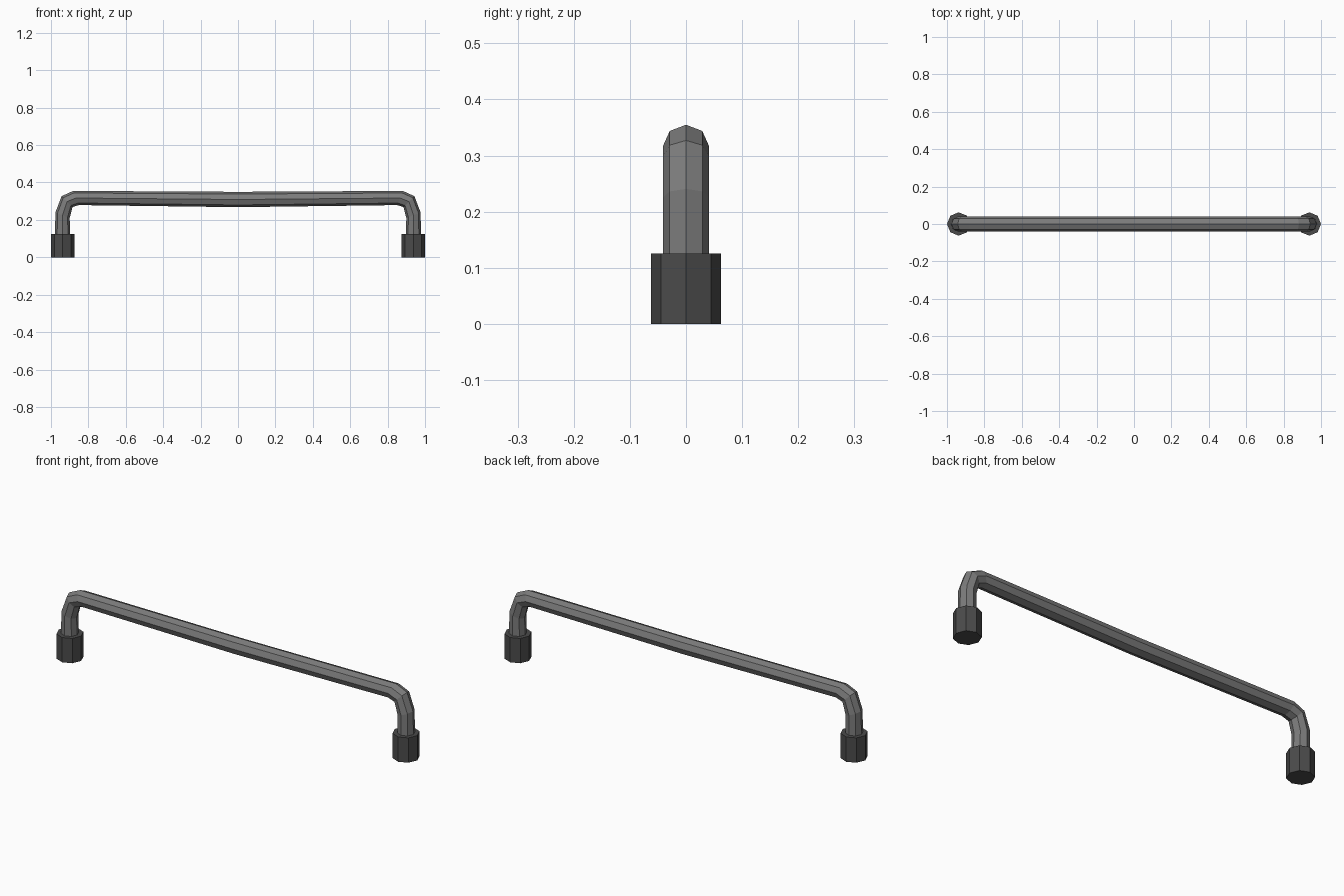
import bpy, bmesh
from math import sin, cos, pi, radians

if "Cube" in bpy.data.objects:
    bpy.data.objects.remove(bpy.data.objects["Cube"])


def paint(obj, name, shade):
    mat = bpy.data.materials.new(name)
    mat.diffuse_color = (shade, shade, shade, 1)
    mat.use_nodes = True
    mat.node_tree.nodes["Principled BSDF"].inputs["Base Color"].default_value = mat.diffuse_color
    obj.data.materials.append(mat)


def sweep(name, stations, r, sides=8):
    """Skin octagonal rings along x/z; each station is (x, z, lean from vertical in degrees)."""
    bm = bmesh.new()
    rings = []
    for x, z, lean in stations:
        a = radians(lean)
        ring = []
        for i in range(sides):
            t = 2 * pi * i / sides
            u, v = r * cos(t), r * sin(t)
            ring.append(bm.verts.new((x - u * cos(a), v, z + u * sin(a))))
        rings.append(ring)
    for p, q in zip(rings, rings[1:]):
        for i in range(sides):
            j = (i + 1) % sides
            bm.faces.new((p[i], p[j], q[j], q[i]))
    bm.faces.new(rings[0])
    bm.faces.new(rings[-1])
    bmesh.ops.recalc_face_normals(bm, faces=bm.faces)
    mesh = bpy.data.meshes.new(name)
    bm.to_mesh(mesh)
    bm.free()
    obj = bpy.data.objects.new(name, mesh)
    bpy.context.collection.objects.link(obj)
    return obj


# Handle bar: leg, bend and slightly sagging grip, mirrored to the other end
half = [(-0.938, 0.12, 0), (-0.938, 0.225, 22.5), (-0.914, 0.298, 45), (-0.866, 0.317, 67.5)]
path = half + [(0, 0.309, 90)] + [(-x, z, 180 - a) for x, z, a in reversed(half)]
bar = sweep("handle_bar", path, 0.041)
paint(bar, "bar_grey", 0.2)

# Octagonal mounting feet
for side, x in (("left", -0.9375), ("right", 0.9375)):
    foot = sweep(side + "_foot", [(x, 0, 0), (x, 0.125, 0)], 0.0625)
    paint(foot, side + "_foot_grey", 0.07)
